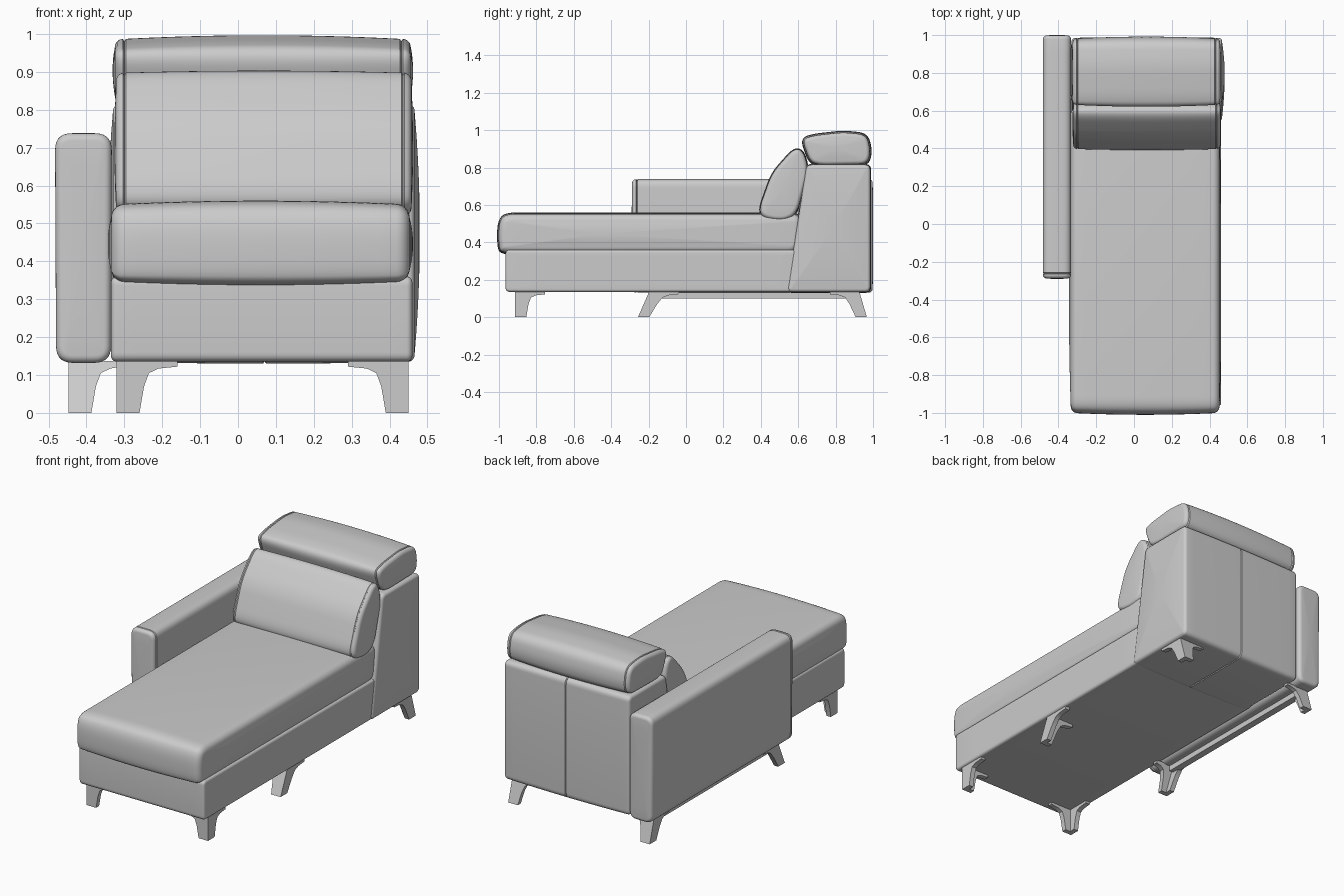
import bpy, bmesh, math
from mathutils import Vector

if "Cube" in bpy.data.objects:
    bpy.data.objects.remove(bpy.data.objects["Cube"])


def finish(name, bm, angle=40):
    bmesh.ops.recalc_face_normals(bm, faces=bm.faces)
    me = bpy.data.meshes.new(name)
    bm.to_mesh(me)
    bm.free()
    ob = bpy.data.objects.new(name, me)
    bpy.context.collection.objects.link(ob)
    bpy.ops.object.select_all(action='DESELECT')
    ob.select_set(True)
    bpy.context.view_layer.objects.active = ob
    bpy.ops.object.shade_smooth_by_angle(angle=math.radians(angle))
    return ob


def rounded(pts, r, n=7):
    """Closed outline with softened corners, as (point, outward normal); pts run counter-clockwise."""
    P = [Vector(p) for p in pts]
    out = []
    for i, p in enumerate(P):
        a, b = P[i - 1] - p, P[(i + 1) % len(P)] - p
        s = p + a.normalized() * min(r, a.length * .47)
        e = p + b.normalized() * min(r, b.length * .47)
        for k in range(n + 1):
            t = k / n
            out.append((1 - t) ** 2 * s + 2 * t * (1 - t) * p + t * t * e)
    res = []
    for i, p in enumerate(out):
        d = (out[(i + 1) % len(out)] - p).normalized() + (p - out[i - 1]).normalized()
        res.append((p, Vector((d.y, -d.x)).normalized()))
    return res


def loft(name, pts, r, a0, a1, edge, crown=0, side=0, axis='x', seams=()):
    """Upholstered block: outline swept along an axis with rolled ends, crowned middle, domed sides."""
    prof = rounded(pts, r)
    cen = sum((p for p, n in prof), Vector((0, 0))) / len(prof)
    mid, half = (a0 + a1) / 2, (a1 - a0) / 2
    secs = []
    for k in range(7):
        t = k / 6 * math.pi / 2
        secs.append((a0 + edge * (1 - math.cos(t)), edge * (1 - math.sin(t))))
    secs += [(2 * mid - a, o) for a, o in secs]
    for k in range(1, 16):
        secs.append((a0 + edge + (a1 - a0 - 2 * edge) * k / 16, 0))
    for s in seams:
        secs = [q for q in secs if abs(q[0] - s) > .006]
        secs += [(s - .004, 0), (s, .006), (s + .004, 0)]
    secs.sort()
    bm = bmesh.new()

    def vert(a, p):
        return bm.verts.new((a, p.x, p.y) if axis == 'x' else (p.x, a, p.y))

    rings = []
    for a, inset in secs:
        off = crown * (1 - ((a - mid) / half) ** 2) - inset
        rings.append([vert(a, p + n * off) for p, n in prof])
    # domed end panels
    for sgn in (-1, 1):
        for f in (.8, .6, .4, .2):
            a = mid + sgn * (half + side * (1 - f * f))
            ring = [vert(a, cen + (p - n * edge - cen) * f) for p, n in prof]
            rings.append(ring) if sgn > 0 else rings.insert(0, ring)
    for A, B in zip(rings, rings[1:]):
        for i in range(len(A)):
            j = (i + 1) % len(A)
            bm.faces.new((A[i], A[j], B[j], B[i]))
    bm.faces.new(rings[0])
    bm.faces.new(rings[-1])
    return finish(name, bm)


# seat platform and long cushion
loft("seat_base", [(-.965, .135), (.6, .135), (.6, .36), (-.965, .36)], .025, -.335, .46, .015)
loft("seat_cushion", [(-.985, .345), (.6, .345), (.62, .55), (-.97, .55), (-1, .5), (-1, .38)],
     .06, -.335, .453, .035, crown=.01, side=.009)

# backrest body with a centre seam
loft("back_body", [(.54, .135), (.985, .135), (.985, .815), (.645, .815)],
     .03, -.33, .466, .018, crown=.005, side=.014, seams=(.07,))

# leaning back cushion
loft("back_cushion", [(.39, .575), (.415, .53), (.52, .515), (.59, .55), (.655, .78),
                      (.63, .885), (.58, .905), (.46, .77)],
     .06, -.322, .458, .022, crown=.006, side=.004, seams=(-.3, .436))

# headrest roll
loft("headrest", [(.665, .83), (.72, .815), (.97, .82), (.985, .89), (.965, .975),
                  (.84, .988), (.68, .97), (.622, .95)],
     .045, -.325, .456, .02, crown=.011, side=.006, seams=(-.3, .431))

# armrest, swept front to back
loft("armrest", [(-.48, .132), (-.335, .132), (-.333, .738), (-.483, .738)],
     .045, -.288, .998, .02, side=.003, axis='y', seams=(-.262,))

# legs: two tapered bracket plates meeting in a corner
TOP = .137


def leg(name, x, y, sx, sy, splay=0.0, tab=.16):
    outline = [(0, TOP), (0, 0), (.06, 0), (.072, .07), (.085, .105), (.11, .117), (tab, .122), (tab, TOP)]
    bm = bmesh.new()
    for along_x in (True, False):
        sides = []
        for w in (0, .028):
            ring = []
            for u, z in outline:
                px, py = (u, w) if along_x else (w, u)
                ring.append(bm.verts.new((x + sx * px, y + sy * (py + splay * z / TOP), z)))
            sides.append(ring)
        A, B = sides
        bm.faces.new(A)
        bm.faces.new(B[::-1])
        for i in range(len(A)):
            j = (i + 1) % len(A)
            bm.faces.new((A[i], A[j], B[j], B[i]))
    return finish(name, bm, 30)


leg("front_left_leg", -.32, -.914, 1, 1)
leg("front_right_leg", .45, -.914, -1, 1)
leg("middle_right_leg", .45, -.257, -1, 1, .06)
leg("back_right_leg", .45, .967, -1, -1, .04)
leg("arm_front_leg", -.447, -.257, 1, 1, .06, .14)
leg("arm_back_leg", -.447, .967, 1, -1, .04, .14)

# rail between the legs under the arm
bm = bmesh.new()
bmesh.ops.create_cube(bm, size=1)
for v in bm.verts:
    v.co = Vector((-.415 + v.co.x * .04, .36 + v.co.y * 1.06, .118 + v.co.z * .034))
finish("arm_rail", bm)
